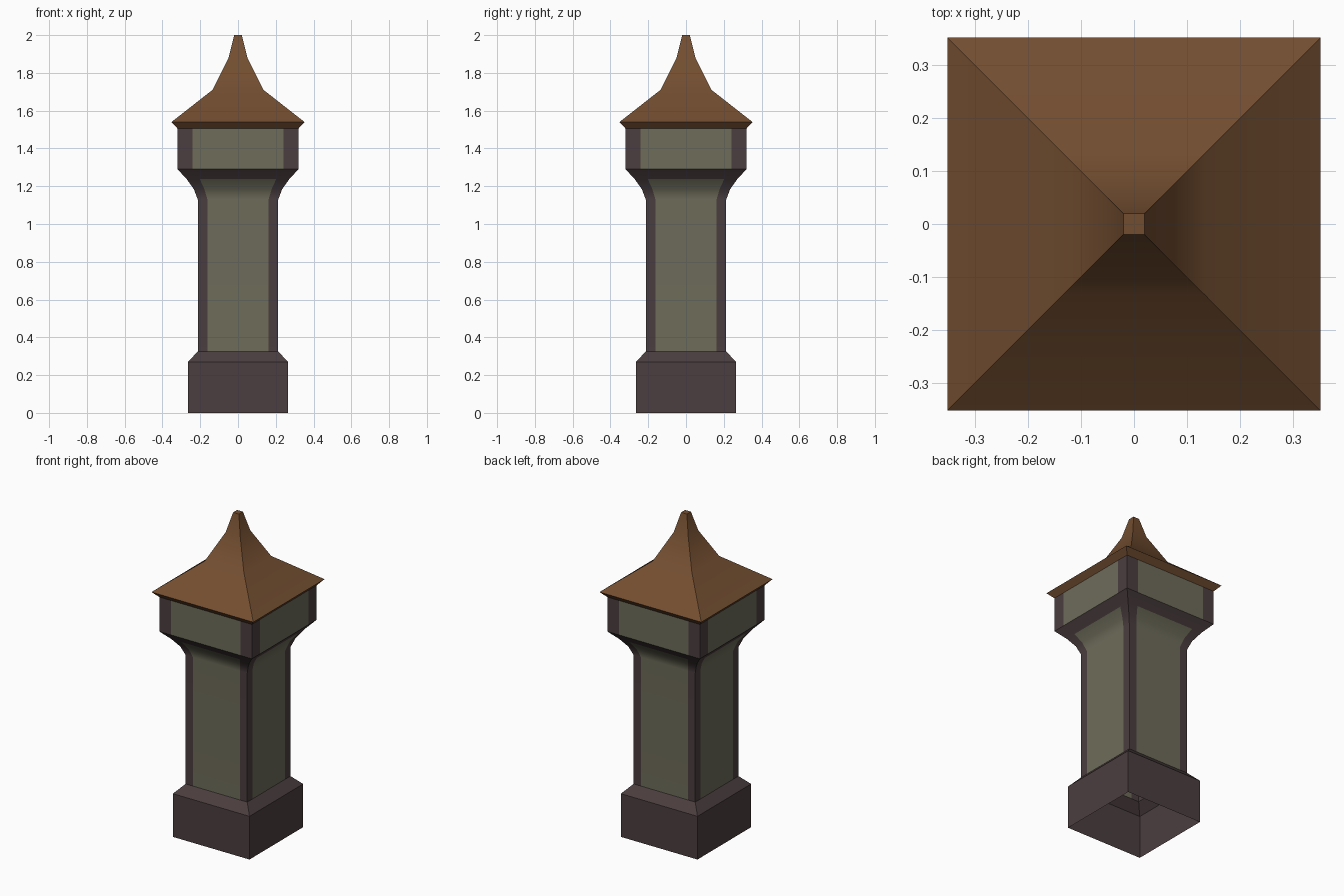
import bpy, bmesh
from mathutils import Matrix, Vector
from math import pi

if "Cube" in bpy.data.objects:
    bpy.data.objects.remove(bpy.data.objects["Cube"])


def material(name, rgb):
    m = bpy.data.materials.new(name)
    m.diffuse_color = (*rgb, 1)
    m.use_nodes = True
    m.node_tree.nodes["Principled BSDF"].inputs["Base Color"].default_value = m.diffuse_color
    return m


trim = material("dark_trim", (0.070, 0.048, 0.050))
panel = material("olive_panel", (0.156, 0.150, 0.102))
roof_brown = material("roof_brown", (0.171, 0.076, 0.030))


def square_loft(name, rings, mats, panel_rows=0, cap=False):
    """Loft square rings (z, half width[, half panel width]).
    The middle strip of each side gets material 1 on the first panel_rows rows."""
    bm = bmesh.new()
    loops = []
    for ring in rings:
        z, w = ring[:2]
        xs = [-w] + ([-ring[2], ring[2]] if len(ring) > 2 else [])
        loop = []
        for side in range(4):
            rot = Matrix.Rotation(side * pi / 2, 3, 'Z')
            loop += [bm.verts.new(rot @ Vector((x, -w, z))) for x in xs]
        loops.append(loop)
    for row, (a, b) in enumerate(zip(loops, loops[1:])):
        n = len(a)
        for i in range(n):
            j = (i + 1) % n
            f = bm.faces.new((a[i], a[j], b[j], b[i]))
            if row < panel_rows and i % 3 == 1:
                f.material_index = 1
    if cap:
        bm.faces.new(loops[-1])
    me = bpy.data.meshes.new(name)
    bm.to_mesh(me)
    bm.free()
    for m in mats:
        me.materials.append(m)
    ob = bpy.data.objects.new(name, me)
    bpy.context.collection.objects.link(ob)
    # smooth along the curves, sharp at the corners
    bpy.ops.object.select_all(action='DESELECT')
    ob.select_set(True)
    bpy.context.view_layer.objects.active = ob
    bpy.ops.object.shade_smooth_by_angle(angle=pi / 6)
    wn = ob.modifiers.new("weighted_normals", 'WEIGHTED_NORMAL')
    wn.keep_sharp = True
    return ob


# Plinth with sloped shoulder, open underneath
square_loft("base", [(0, 0.265), (0.27, 0.265), (0.325, 0.213)], [trim])

# Shaft with corner posts, flaring out at the top
square_loft("shaft", [(0.325, 0.213, 0.162), (1.13, 0.213, 0.162),
                      (1.185, 0.234, 0.178), (1.237, 0.271, 0.202),
                      (1.29, 0.32, 0.24)], [trim, panel], panel_rows=3)

# Upper box with corner posts
square_loft("upper_box", [(1.29, 0.32, 0.24), (1.505, 0.32, 0.24)],
            [trim, panel], panel_rows=1)

# Concave spire roof with sloped eaves
square_loft("roof", [(1.505, 0.32), (1.54, 0.352), (1.71, 0.135),
                     (1.88, 0.05), (2.0, 0.02)], [roof_brown], cap=True)
